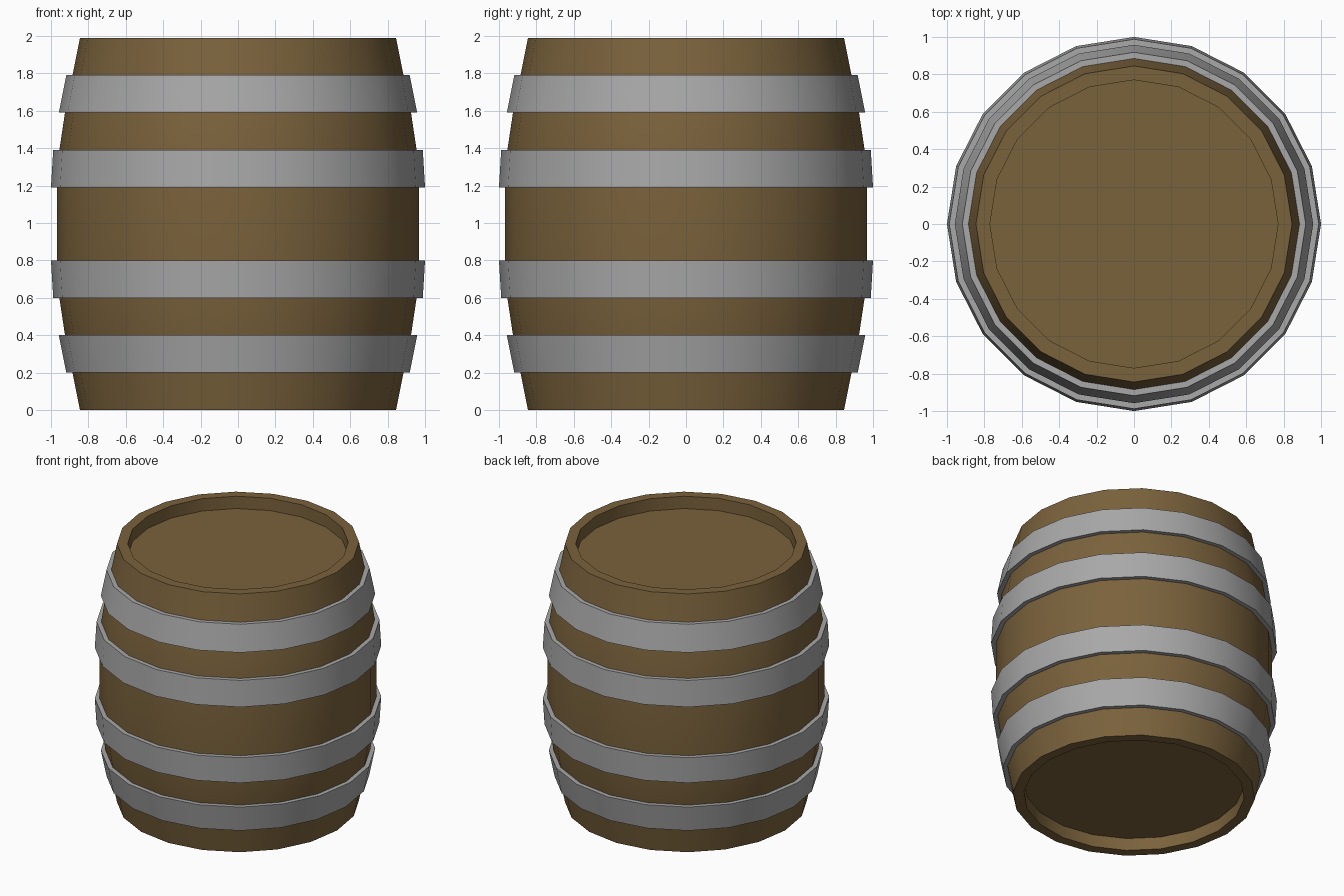
import bpy, bmesh, math

SIDES = 20
HEIGHT = 1.99

cube = bpy.data.objects.get("Cube")
if cube:
    bpy.data.objects.remove(cube, do_unlink=True)


def make_material(name, rgb):
    mat = bpy.data.materials.new(name)
    mat.use_nodes = True
    mat.diffuse_color = (*rgb, 1)
    mat.node_tree.nodes["Principled BSDF"].inputs["Base Color"].default_value = (*rgb, 1)
    return mat


def lathe(name, profile, material, closed):
    """Turn (radius, z) points about z; close into a band or cap both ends."""
    bm = bmesh.new()
    rings = []
    for r, z in profile:
        angles = [math.tau * i / SIDES for i in range(SIDES)]
        rings.append([bm.verts.new((r * math.cos(a), r * math.sin(a), z)) for a in angles])
    pairs = list(zip(rings, rings[1:]))
    if closed:
        pairs.append((rings[-1], rings[0]))
    else:
        bm.faces.new(rings[0])
        bm.faces.new(rings[-1])
    for low, high in pairs:
        for i in range(SIDES):
            j = (i + 1) % SIDES
            bm.faces.new((low[i], low[j], high[j], high[i]))
    bmesh.ops.recalc_face_normals(bm, faces=bm.faces)
    mesh = bpy.data.meshes.new(name)
    bm.to_mesh(mesh)
    bm.free()
    mesh.materials.append(material)
    obj = bpy.data.objects.new(name, mesh)
    bpy.context.collection.objects.link(obj)
    bpy.ops.object.select_all(action="DESELECT")
    obj.select_set(True)
    bpy.context.view_layer.objects.active = obj
    bpy.ops.object.shade_smooth_by_angle(angle=math.radians(30))
    return obj


wood = make_material("brown wood", (0.195, 0.122, 0.045))
metal = make_material("grey metal", (0.392, 0.392, 0.392))

# Barrel body: recessed head, rim and bulging staves, mirrored top to bottom
half = [(0.77, 0.095), (0.77, 0), (0.845, 0), (0.885, 0.2),
        (0.925, 0.4), (0.955, 0.6), (0.967, 0.8)]
lathe("barrel_body", half + [(r, HEIGHT - z) for r, z in reversed(half)], wood, False)

# Metal hoops, following the stave slope
THICKNESS = 0.033
for label, (r0, z0), (r1, z1) in (("outer", half[3], half[4]), ("inner", half[5], half[6])):
    band = [(r0, z0), (r0 + THICKNESS, z0), (r1 + THICKNESS, z1), (r1, z1)]
    lathe("lower_" + label + "_hoop", band, metal, True)
    lathe("upper_" + label + "_hoop", [(r, HEIGHT - z) for r, z in band], metal, True)
